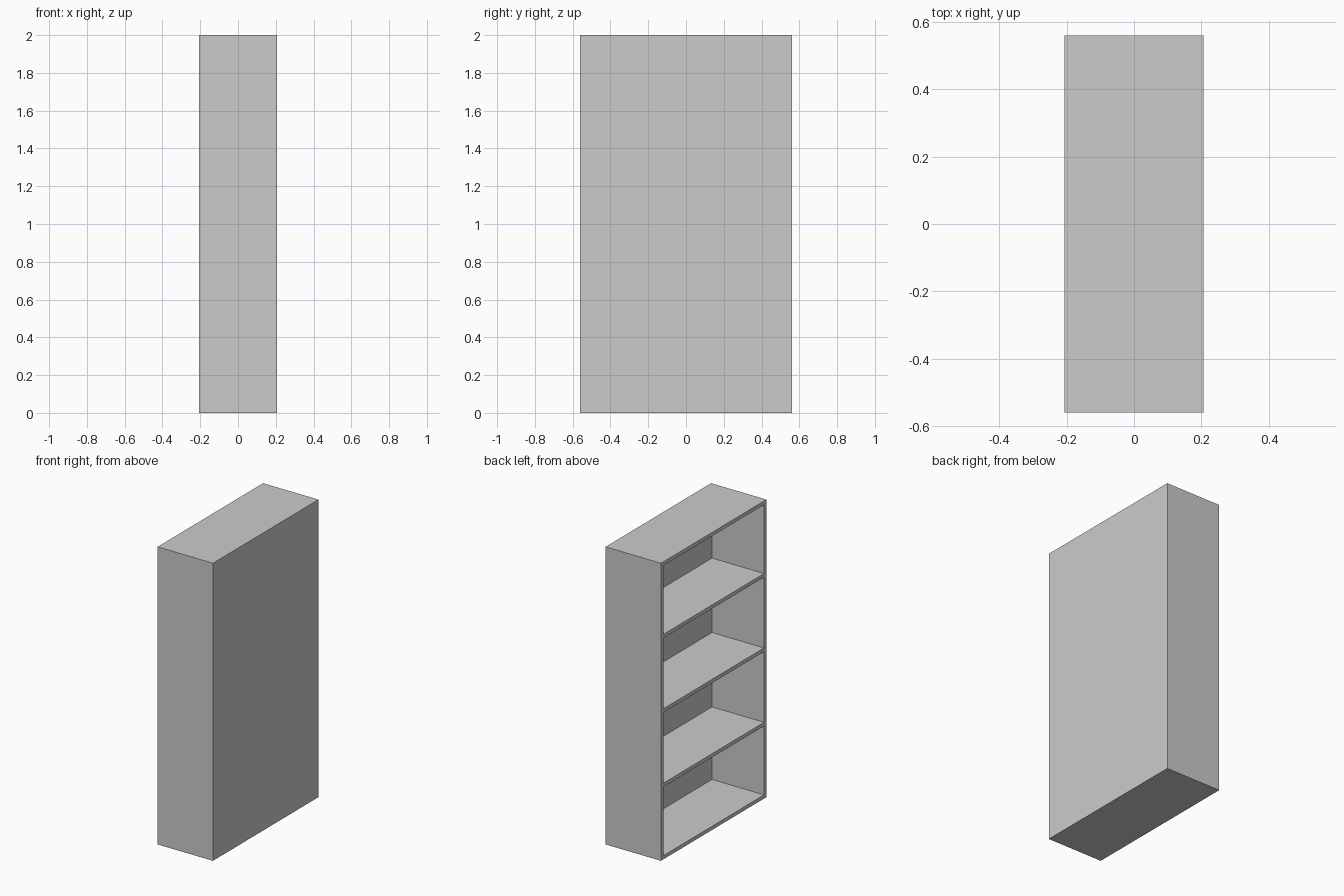
import bpy

if "Cube" in bpy.data.objects:
    bpy.data.objects.remove(bpy.data.objects["Cube"])

DEPTH, WIDTH, HEIGHT = 0.412, 1.12, 2.0
T = 0.025                        # board thickness
SHELVES = [0.5, 1.0, 1.5]        # centre heights of the shelves


def box(name, lo, hi):
    """Axis-aligned box between two corners."""
    bpy.ops.mesh.primitive_cube_add(size=1)
    ob = bpy.context.object
    ob.name = name
    ob.location = [(a + b) / 2 for a, b in zip(lo, hi)]
    ob.scale = [b - a for a, b in zip(lo, hi)]
    bpy.ops.object.transform_apply(location=True, rotation=True, scale=True)
    return ob


# Solid bookcase body
bookcase = box("bookcase", (-DEPTH / 2, -WIDTH / 2, 0), (DEPTH / 2, WIDTH / 2, HEIGHT))

# Four compartments hollowed out from the open -x side, leaving boards and back panel
floors = [T] + [z + T / 2 for z in SHELVES]
ceilings = [z - T / 2 for z in SHELVES] + [HEIGHT - T]
cutters = []
for i, (z0, z1) in enumerate(zip(floors, ceilings)):
    cutter = box(f"compartment_cutter_{i + 1}",
                 (-DEPTH, -WIDTH / 2 + T, z0), (DEPTH / 2 - T, WIDTH / 2 - T, z1))
    cutter.hide_render = True
    cutters.append(cutter)
    mod = bookcase.modifiers.new(f"compartment_{i + 1}", 'BOOLEAN')
    mod.operation = 'DIFFERENCE'
    mod.solver = 'EXACT'
    mod.object = cutter

# Bake the cuts and discard the cutters
bpy.context.view_layer.objects.active = bookcase
for mod in list(bookcase.modifiers):
    bpy.ops.object.modifier_apply(modifier=mod.name)
for cutter in cutters:
    bpy.data.objects.remove(cutter, do_unlink=True)
